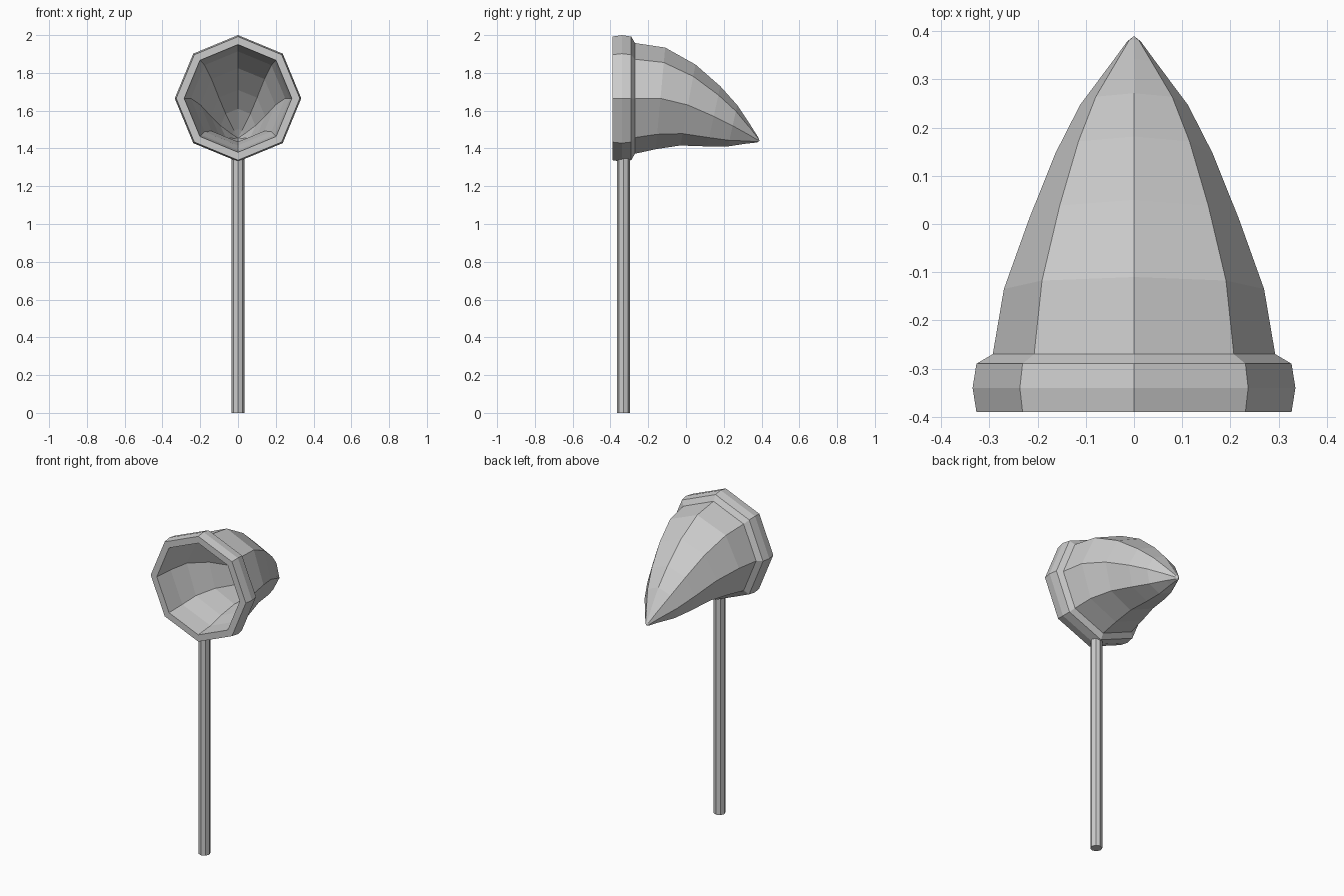
import bpy, bmesh
from math import sin, cos, pi, radians

if "Cube" in bpy.data.objects:
    bpy.data.objects.remove(bpy.data.objects["Cube"])

SIDES = 8


def loft(name, rings, start_tip=None, end_tip=None):
    """Skin octagonal rings (y, z, radius, tilt in degrees), closing onto tips."""
    bm = bmesh.new()
    loops = []
    for y, z, r, tilt in rings:
        t = radians(tilt)
        loops.append([bm.verts.new((r * sin(a), y + r * cos(a) * sin(t), z + r * cos(a) * cos(t)))
                      for a in (2 * pi * i / SIDES for i in range(SIDES))])
    for a, b in zip(loops, loops[1:]):
        for i in range(SIDES):
            j = (i + 1) % SIDES
            bm.faces.new((a[i], a[j], b[j], b[i]))
    for tip, loop in ((start_tip, loops[0]), (end_tip, loops[-1])):
        if tip:
            v = bm.verts.new((0, *tip))
            for i in range(SIDES):
                bm.faces.new((v, loop[i], loop[(i + 1) % SIDES]))
    bmesh.ops.recalc_face_normals(bm, faces=bm.faces[:])
    mesh = bpy.data.meshes.new(name)
    bm.to_mesh(mesh)
    bm.free()
    obj = bpy.data.objects.new(name, mesh)
    bpy.context.collection.objects.link(obj)
    return obj


# Hollow hood: curved drooping cone outside, thick rim, matching shell inside
MID = 1.665
cone = [(-0.135, MID, 0.27, 5.3), (0.01, 1.63, 0.218, 10.6), (0.147, 1.57, 0.163, 12.3),
        (0.247, 1.52, 0.112, 12.6), (0.33, 1.474, 0.05, 14)]
rim = [(-0.27, MID, 0.293, 0), (-0.29, MID, 0.327, 0), (-0.34, MID, 0.335, 0),
       (-0.39, MID, 0.327, 0), (-0.39, MID, 0.285, 0), (-0.27, MID, 0.274, 0)]
inner = [(y - 0.01, z, r - 0.02, t) for y, z, r, t in cone]
outer = cone + [(0.379, 1.445, 0.014, 14)]
loft("hood", outer[::-1] + rim + inner, (0.39, 1.44), (0.355, 1.455))

# Octagonal pole
bpy.ops.mesh.primitive_cylinder_add(vertices=8, radius=0.034, depth=1.355, location=(0, -0.33, 0.6775))
bpy.context.object.name = "pole"
